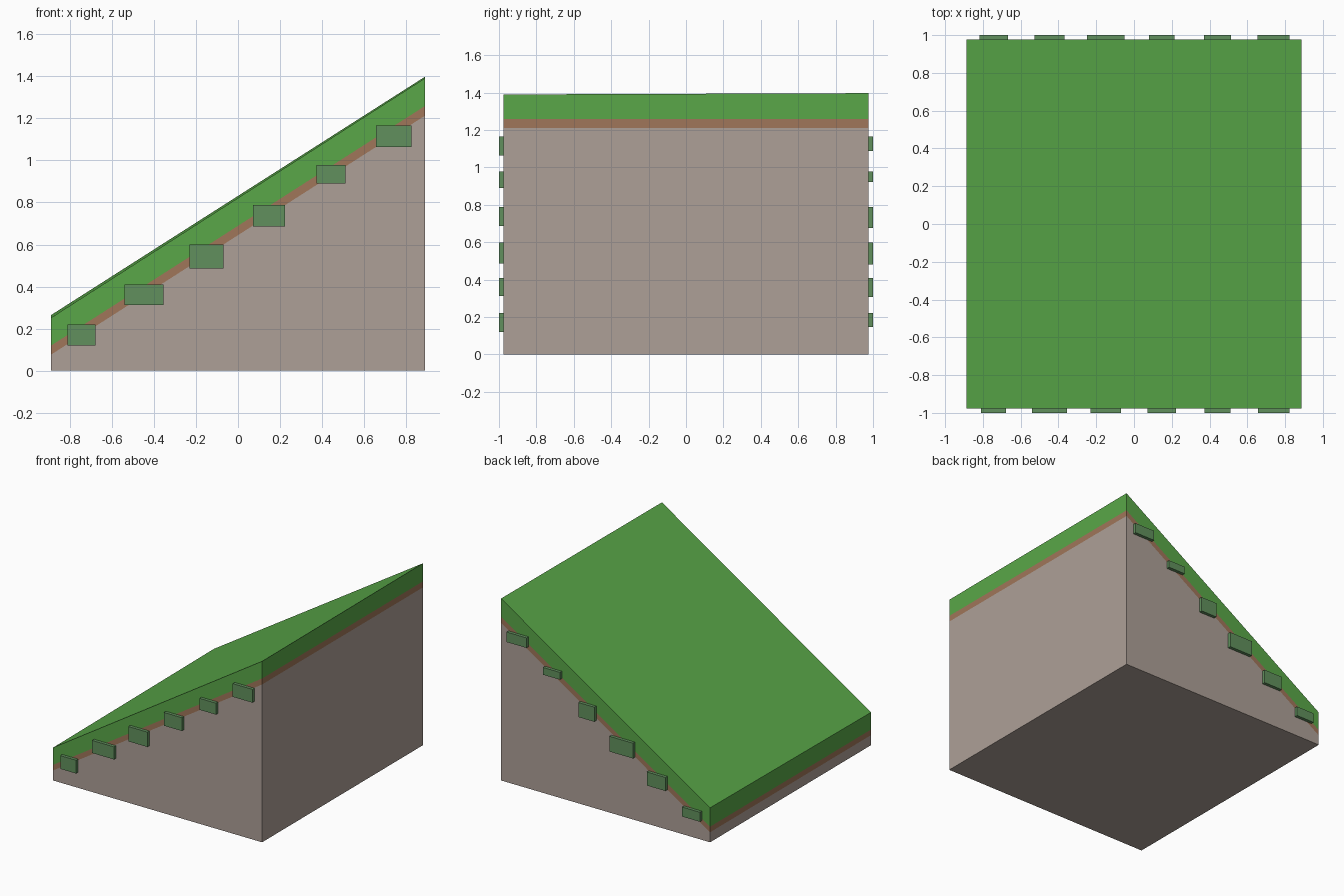
import bpy, bmesh

if "Cube" in bpy.data.objects:
    bpy.data.objects.remove(bpy.data.objects["Cube"])

HX, HY = 0.888, 0.976


def material(name, rgb):
    m = bpy.data.materials.new(name)
    m.diffuse_color = (*rgb, 1)
    m.use_nodes = True
    m.node_tree.nodes["Principled BSDF"].inputs["Base Color"].default_value = m.diffuse_color
    return m


def hexahedron(bm, corners):
    # corners: bottom ring then top ring, counter-clockwise from above
    v = [bm.verts.new(c) for c in corners]
    bm.faces.new(v[3::-1])
    bm.faces.new(v[4:])
    for i in range(4):
        j = (i + 1) % 4
        bm.faces.new((v[i], v[j], v[4 + j], v[4 + i]))


def finish(bm, name, mat):
    me = bpy.data.meshes.new(name)
    bm.to_mesh(me)
    bm.free()
    ob = bpy.data.objects.new(name, me)
    me.materials.append(mat)
    bpy.context.collection.objects.link(ob)


def layer(name, bottom, top, mat):
    # heights: front left, front right, back right, back left
    xy = [(-HX, -HY), (HX, -HY), (HX, HY), (-HX, HY)]
    bm = bmesh.new()
    hexahedron(bm, [(*p, z) for p, z in zip(xy * 2, bottom + top)])
    finish(bm, name, mat)


# Sloping ground layers
base, soil = [0] * 4, [0.077, 1.212, 1.212, 0.077]
turf, top = [0.12, 1.258, 1.258, 0.12], [0.252, 1.390, 1.397, 0.265]
layer("earth_base", base, soil, material("earth", (0.42, 0.35, 0.31)))
layer("soil_band", soil, turf, material("soil", (0.35, 0.18, 0.10)))
layer("grass_slope", turf, top, material("grass", (0.10, 0.39, 0.065)))

# Grass tufts stepping up both sides: (width, height) of each block
tuft_mat = material("tuft", (0.12, 0.28, 0.11))
sides = {
    "front": (-1, [(0.133, 0.102), (0.186, 0.097), (0.162, 0.114),
                   (0.152, 0.102), (0.138, 0.088), (0.168, 0.102)]),
    "back": (1, [(0.151, 0.073), (0.158, 0.104), (0.198, 0.117),
                 (0.135, 0.112), (0.143, 0.056), (0.170, 0.077)]),
}
for side, (s, sizes) in sides.items():
    y0, y1 = sorted((s * HY, s * 1.0))
    for i, (w, h) in enumerate(sizes):
        x, z = -0.743 + 0.2965 * i, 0.221 + 0.189 * i
        xy = [(x - w / 2, y0), (x + w / 2, y0), (x + w / 2, y1), (x - w / 2, y1)]
        bm = bmesh.new()
        hexahedron(bm, [(*p, z - h) for p in xy] + [(*p, z) for p in xy])
        finish(bm, f"{side}_tuft_{i + 1}", tuft_mat)
